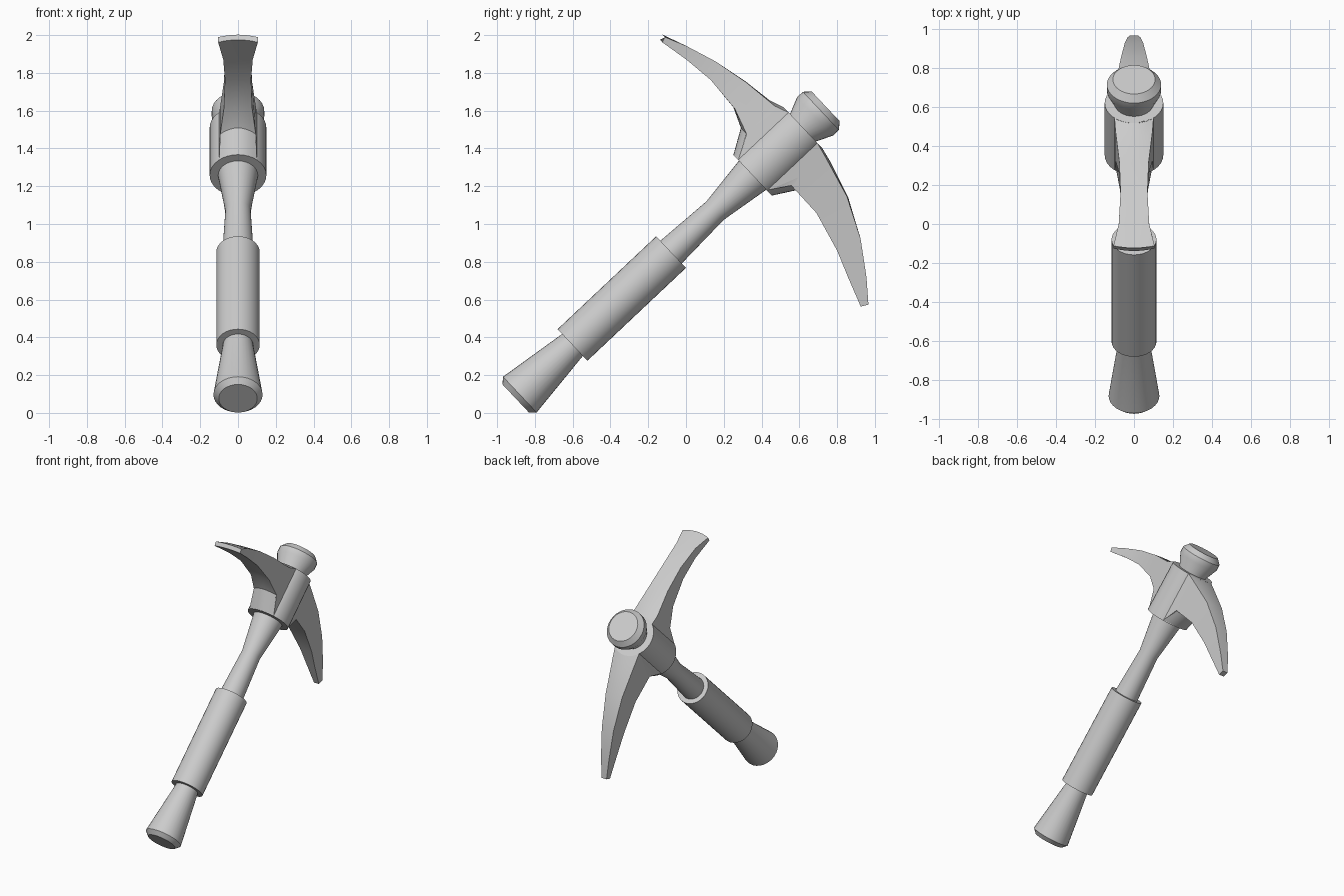
import bpy, bmesh, math
from mathutils import Matrix

cube = bpy.data.objects.get("Cube")
if cube:
    bpy.data.objects.remove(cube)

grey = bpy.data.materials.new("light_grey")
grey.use_nodes = True
GREY = (0.6, 0.6, 0.6, 1)
grey.diffuse_color = GREY
grey.node_tree.nodes["Principled BSDF"].inputs["Base Color"].default_value = GREY

# Local frame: z runs up the handle, -y towards the adze, +y towards the pick
TILT = Matrix.Translation((0, -0.887, 0.09)) @ Matrix.Rotation(math.radians(-46.7), 4, "X")
SIDES = 32


def finish(name, bm):
    bmesh.ops.recalc_face_normals(bm, faces=bm.faces)
    bm.transform(TILT)
    mesh = bpy.data.meshes.new(name)
    bm.to_mesh(mesh)
    bm.free()
    mesh.materials.append(grey)
    obj = bpy.data.objects.new(name, mesh)
    bpy.context.collection.objects.link(obj)
    bpy.ops.object.select_all(action="DESELECT")
    obj.select_set(True)
    bpy.context.view_layer.objects.active = obj
    bpy.ops.object.shade_smooth_by_angle(angle=math.radians(30))


def bridge(bm, loop_a, loop_b):
    n = len(loop_a)
    for i in range(n):
        j = (i + 1) % n
        bm.faces.new((loop_a[i], loop_a[j], loop_b[j], loop_b[i]))


def loft(name, rings):
    bm = bmesh.new()
    loops = [[bm.verts.new(co) for co in ring] for ring in rings]
    for a, b in zip(loops, loops[1:]):
        bridge(bm, a, b)
    bm.faces.new(loops[0])
    bm.faces.new(loops[-1])
    finish(name, bm)


def turned(name, profile):
    """Round part from (height, radius) pairs."""
    angles = [2 * math.pi * i / SIDES for i in range(SIDES)]
    loft(name, [[(r * math.cos(a), r * math.sin(a), h) for a in angles]
                for h, r in profile])


def blade(name, side, stations):
    """Blade from (half width, bulge, low reach, low height, top reach, top height)."""
    cols = [i / 4 for i in range(-4, 5)]
    rings = []
    for w, bulge, low_r, low_h, top_r, top_h in stations:
        low = [(w * c, side * (low_r - bulge * c * c), low_h) for c in cols]
        top = [(w * c, side * (top_r - bulge * c * c), top_h) for c in cols]
        rings.append(low + top[::-1])
    loft(name, rings)


# Handle with flared foot, waist and knob at the top
turned("handle", [(-0.02, 0.102), (0.01, 0.13), (0.4, 0.079), (1.1, 0.083),
                  (1.43, 0.067), (1.7, 0.105), (2.07, 0.1), (2.157, 0.139),
                  (2.2, 0.139), (2.235, 0.108)])
turned("grip", [(0.393, 0.115), (1.11, 0.115)])
turned("head_socket", [(1.703, 0.15), (2.07, 0.15)])

# Broad blade that flares at its tip
blade("adze_blade", -1, [
    (0.1, 0.038, 0.148, 1.703, 0.148, 2.07),
    (0.094, 0.045, 0.225, 1.83, 0.231, 2.04),
    (0.075, 0.012, 0.332, 1.876, 0.393, 2.016),
    (0.069, 0.0, 0.52, 1.888, 0.569, 1.975),
    (0.078, 0.0, 0.686, 1.868, 0.74, 1.917),
    (0.105, 0.018, 0.858, 1.838, 0.868, 1.867)])

# Narrow blade that tapers to a point
blade("pick_blade", 1, [
    (0.1, 0.038, 0.148, 1.703, 0.148, 2.07),
    (0.092, 0.045, 0.215, 1.815, 0.231, 2.052),
    (0.067, 0.012, 0.39, 1.812, 0.435, 1.99),
    (0.048, 0.0, 0.598, 1.755, 0.635, 1.89),
    (0.033, 0.0, 0.741, 1.7, 0.806, 1.772),
    (0.02, 0.0, 0.899, 1.643, 0.919, 1.68)])

# Shoulders that blend the socket sides into both blades
for name, side, low_h, top_h in (("adze_shoulder", -1, 1.84, 2.035),
                                 ("pick_shoulder", 1, 1.83, 2.04)):
    blade(name, side, [
        (0.146, 0.0, 0.03, 1.703, 0.03, 2.07),
        (0.1, 0.0, 0.109, 1.704, 0.109, 2.069),
        (0.09, 0.0, 0.19, low_h, 0.19, top_h)])
